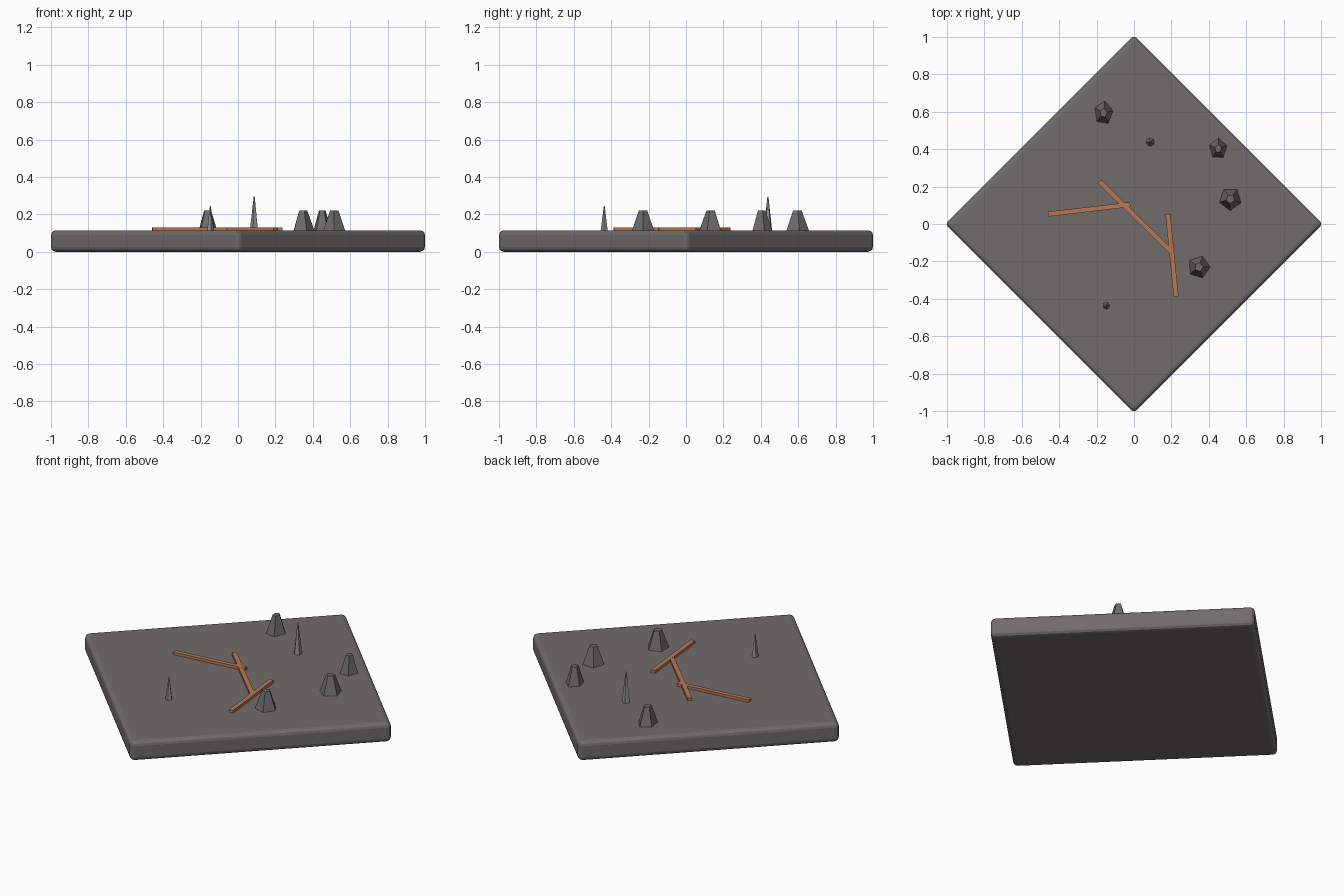
import bpy, bmesh, math
from mathutils import Matrix

if "Cube" in bpy.data.objects:
    bpy.data.objects.remove(bpy.data.objects["Cube"])

TOP = 0.115  # height of the slab's upper face


def material(name, rgb):
    m = bpy.data.materials.new(name)
    m.diffuse_color = (*rgb, 1)
    m.use_nodes = True
    m.node_tree.nodes["Principled BSDF"].inputs["Base Color"].default_value = m.diffuse_color
    return m


SLAB = material("warm grey stone", (0.165, 0.15, 0.146))
ROCK = material("grey rock", (0.15, 0.147, 0.143))
SPIKE = material("light grey spike", (0.27, 0.27, 0.262))
WOOD = material("orange brown wood", (0.48, 0.19, 0.09))


def finish(bm, name, mat):
    mesh = bpy.data.meshes.new(name)
    bm.to_mesh(mesh)
    bm.free()
    mesh.materials.append(mat)
    ob = bpy.data.objects.new(name, mesh)
    bpy.context.collection.objects.link(ob)
    return ob


def box(name, mat, size, loc, angle, bevel=0, segments=2):
    bm = bmesh.new()
    bmesh.ops.create_cube(bm, size=1)
    bmesh.ops.scale(bm, vec=size, verts=bm.verts)
    if bevel:
        bmesh.ops.bevel(bm, geom=bm.edges[:], offset=bevel, segments=segments,
                        profile=0.5, affect='EDGES')
    bm.transform(Matrix.Translation(loc) @ Matrix.Rotation(angle, 4, 'Z'))
    return finish(bm, name, mat)


def stump(name, mat, x, y, rx, ry, top_ratio, height, angle):
    """Five-sided tapered cone standing on the slab."""
    bm = bmesh.new()
    bmesh.ops.create_cone(bm, cap_ends=True, segments=5, radius1=1,
                          radius2=top_ratio, depth=1)
    bm.transform(Matrix.Translation((x, y, TOP + height / 2 - 0.002))
                 @ Matrix.Diagonal((rx, ry, height + 0.004, 1))
                 @ Matrix.Rotation(math.radians(angle), 4, 'Z'))
    return finish(bm, name, mat)


# Slab: rounded square turned so that its corners point along the axes
r = 0.025
side = (1 + r * (math.sqrt(2) - 1)) * math.sqrt(2)
box("ground_slab", SLAB, (side, side, TOP), (0, 0, TOP / 2), math.pi / 4, r, 3)

# Rocks: x, y, radii, turn
rocks = [(-0.163, 0.594, 0.053, 0.065, -80), (0.45, 0.403, 0.05, 0.058, 70),
         (0.515, 0.134, 0.062, 0.064, 35), (0.347, -0.23, 0.062, 0.063, 55)]
for i, (x, y, rx, ry, a) in enumerate(rocks, 1):
    stump(f"rock_{i}", ROCK, x, y, rx, ry, 0.38, 0.105, a)

# Thin spikes
stump("tall_spike", SPIKE, 0.087, 0.438, 0.024, 0.024, 0.12, 0.18, 20)
stump("short_spike", SPIKE, -0.148, -0.437, 0.02, 0.02, 0.12, 0.13, 50)

# Wooden sticks lying on the slab
sticks = [(-0.185, 0.228, 0.206, -0.155), (-0.458, 0.053, -0.02, 0.104),
          (0.181, 0.053, 0.225, -0.387)]
for i, (x0, y0, x1, y1) in enumerate(sticks, 1):
    box(f"stick_{i}", WOOD, (math.hypot(x1 - x0, y1 - y0), 0.026, 0.017),
        ((x0 + x1) / 2, (y0 + y1) / 2, TOP + 0.0065 + i * 0.0003),
        math.atan2(y1 - y0, x1 - x0))
